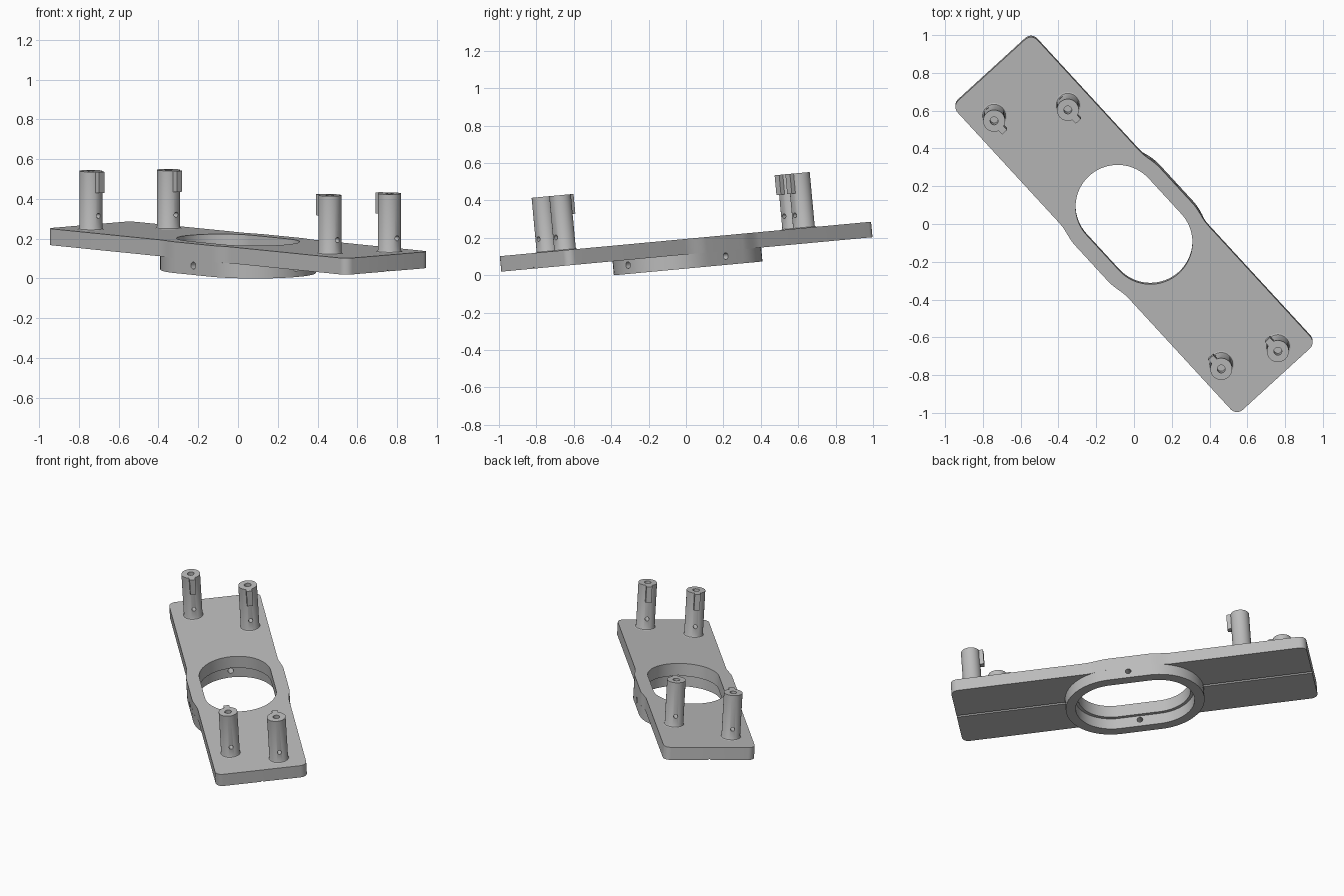
import bpy, bmesh, math
from mathutils import Matrix, Vector

if "Cube" in bpy.data.objects:
    bpy.data.objects.remove(bpy.data.objects["Cube"], do_unlink=True)

grey = bpy.data.materials.new("plain_grey")
grey.use_nodes = True
GREY = (0.5, 0.5, 0.5, 1)
grey.diffuse_color = GREY
grey.node_tree.nodes["Principled BSDF"].inputs["Base Color"].default_value = GREY

# Tilted frame: x runs along the plate, y across it, z = 0 is the plate top
FRAME = (Matrix.Translation((0, -0.003, 0.194))
         @ Matrix.Rotation(math.radians(5.3), 4, 'X')
         @ Matrix.Rotation(math.radians(-47.5), 4, 'Z'))
THICK, RING_BOTTOM = 0.083, -0.158
SLOT_HALF, HOLE_R, RECESS_R, RING_R = 0.128, 0.223, 0.243, 0.305
HALF_LEN, HALF_WID, CORNER = 1.115, 0.286, 0.045
POST_R, POST_H = 0.058, 0.295


def make(name, bm):
    bmesh.ops.recalc_face_normals(bm, faces=bm.faces)
    mesh = bpy.data.meshes.new(name)
    bm.to_mesh(mesh)
    bm.free()
    mesh.materials.append(grey)
    obj = bpy.data.objects.new(name, mesh)
    bpy.context.collection.objects.link(obj)
    obj.matrix_world = FRAME
    return obj


def prism(name, outline, low, high):
    bm = bmesh.new()
    face = bm.faces.new([bm.verts.new((x, y, low)) for x, y in outline])
    ext = bmesh.ops.extrude_face_region(bm, geom=[face])
    verts = [g for g in ext["geom"] if isinstance(g, bmesh.types.BMVert)]
    bmesh.ops.translate(bm, verts=verts, vec=(0, 0, high - low))
    return make(name, bm)


def rod(name, centre, axis, radius, length):
    bm = bmesh.new()
    turn = Vector(axis).to_track_quat('Z', 'Y').to_matrix().to_4x4()
    bmesh.ops.create_cone(bm, cap_ends=True, segments=20, radius1=radius, radius2=radius,
                          depth=length, matrix=Matrix.Translation(centre) @ turn)
    return make(name, bm)


def block(name, centre, size, roll=0):
    bm = bmesh.new()
    mat = (Matrix.Translation(centre) @ Matrix.Rotation(roll, 4, 'X')
           @ Matrix.Diagonal((*size, 1)))
    bmesh.ops.create_cube(bm, size=1, matrix=mat)
    return make(name, bm)


def cut(obj, cutters):
    for c in cutters:
        c.hide_render = True
        mod = obj.modifiers.new("cut", 'BOOLEAN')
        mod.operation, mod.solver, mod.object = 'DIFFERENCE', 'EXACT', c
    bpy.context.view_layer.update()
    deps = bpy.context.evaluated_depsgraph_get()
    mesh = bpy.data.meshes.new_from_object(obj.evaluated_get(deps))
    obj.modifiers.clear()
    obj.data = mesh
    for c in cutters:
        bpy.data.objects.remove(c, do_unlink=True)


def stadium(radius, steps=32):
    pts = []
    for side in (1, -1):
        for i in range(steps + 1):
            a = math.pi * (i / steps - 0.5)
            pts.append((side * (SLOT_HALF + radius * math.cos(a)), side * radius * math.sin(a)))
    return pts


def plate_outline():
    # One quarter: swollen waist, then a rounded corner
    quarter = []
    for i in range(13):
        t = i / 12
        drop = t * t * (3 - 2 * t)
        quarter.append((0.13 + 0.14 * t, RING_R + (HALF_WID - RING_R) * drop))
    for i in range(9):
        a = math.pi / 2 * (1 - i / 8)
        quarter.append((HALF_LEN - CORNER + CORNER * math.cos(a),
                        HALF_WID - CORNER + CORNER * math.sin(a)))
    half = quarter + [(x, -y) for x, y in reversed(quarter)]
    return half + [(-x, -y) for x, y in half]


# Plate with slot and a fine centre groove underneath
plate = prism("base_plate", plate_outline(), -THICK, 0)
cut(plate, [prism("slot_cutter", stadium(HOLE_R), -0.2, 0.1),
            block("groove_cutter", (0, 0, -THICK), (3, 0.012, 0.012), math.pi / 4)])

# Collar under the plate, with a wider recess and four radial screw holes
collar = prism("slot_collar", stadium(RING_R), RING_BOTTOM, -THICK)
screw_z = -THICK - 0.028
cut(collar, [prism("recess_cutter", stadium(RECESS_R), -0.3, 0.1),
             rod("screw_cutter_long", (0, 0, screw_z), (1, 0, 0), 0.018, 1.2),
             rod("screw_cutter_cross", (0, 0, screw_z), (0, 1, 0), 0.018, 1.2)])
parts = [plate, collar]

# Posts: bored top, flared foot, cross pin hole and a key facing the slot
profile = [(0, 0.19), (0.021, 0.19), (0.021, POST_H), (POST_R, POST_H),
           (POST_R, 0.01), (0.061, 0.003), (0.067, 0), (0, 0)]
places = {"back_right": (-0.927, -0.155), "back_left": (-0.706, 0.172),
          "front_right": (0.858, -0.16), "front_left": (0.991, 0.125)}
for label, (px, py) in places.items():
    bm = bmesh.new()
    verts = [bm.verts.new((px + r, py, z)) for r, z in profile]
    edges = [bm.edges.new(pair) for pair in zip(verts, verts[1:])]
    bmesh.ops.spin(bm, geom=verts + edges, cent=(px, py, 0), axis=(0, 0, 1),
                   angle=math.tau, steps=40)
    bmesh.ops.remove_doubles(bm, verts=bm.verts, dist=0.0005)
    post = make(label + "_post", bm)
    cut(post, [rod("pin_cutter", (px, py, 0.072), (1, 0, 0), 0.013, 0.3)])
    inward = -math.copysign(1, px)
    key = block(label + "_post_key", (px + inward * 0.068, py, POST_H - 0.053),
                (0.028, 0.036, 0.106))
    parts += [post, key]

# Smooth round walls, keep edges crisp
bpy.ops.object.select_all(action='DESELECT')
for obj in parts:
    obj.select_set(True)
bpy.context.view_layer.objects.active = plate
bpy.ops.object.shade_smooth_by_angle(angle=math.radians(30))
